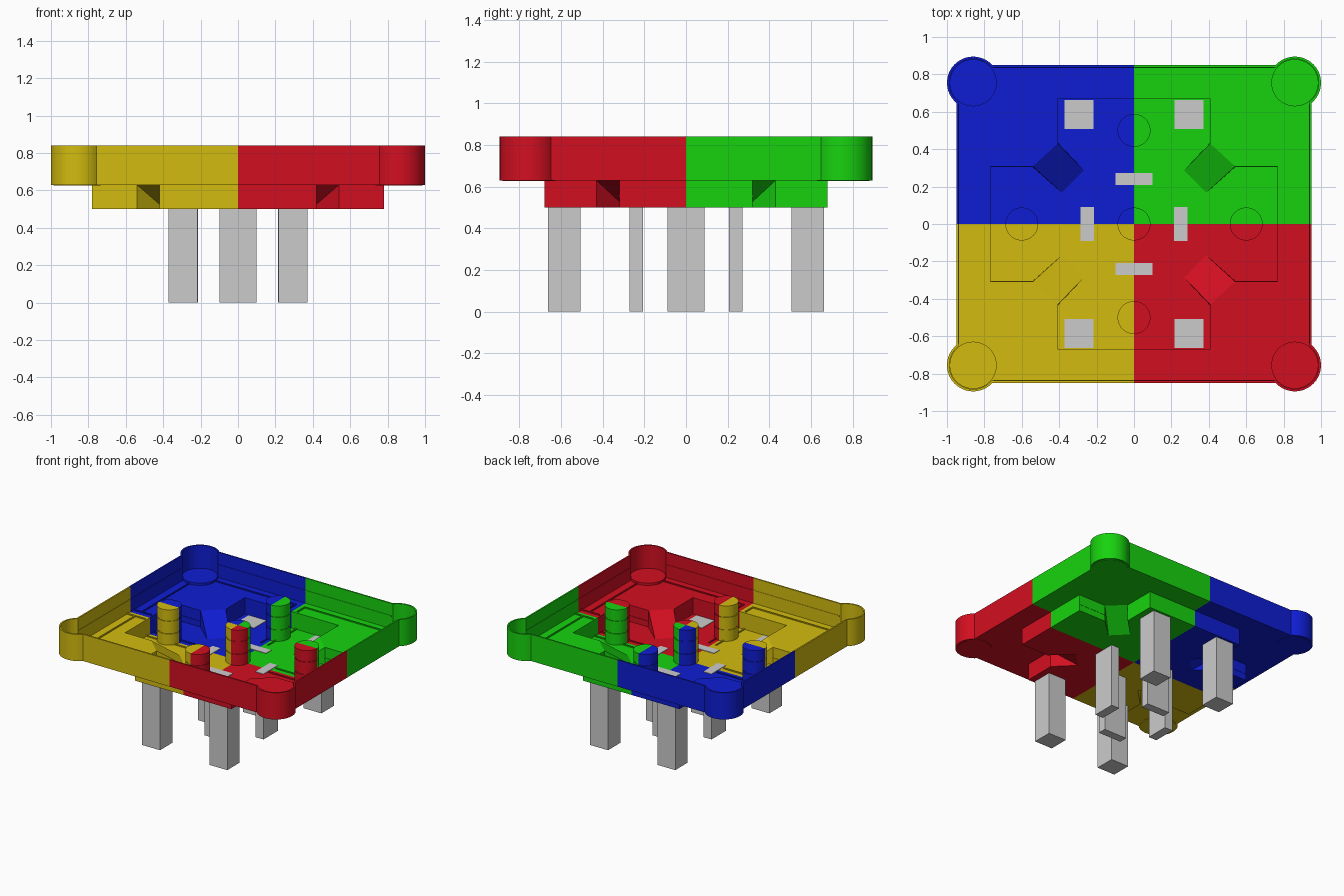
import bpy, bmesh
from math import sin, cos, radians, atan2

if "Cube" in bpy.data.objects:
    bpy.data.objects.remove(bpy.data.objects["Cube"])

FLOOR, TOP, WELL = 0.63, 0.84, 0.50      # main heights
T = 0.012                                # sheet thickness
CX, CY, CR = 0.86, 0.755, 0.14           # corner pocket
QUADS = {"green": (1, 1, (0.0086, 0.65, 0.0047)), "blue": (-1, 1, (0.0047, 0.0123, 0.65)),
         "yellow": (-1, -1, (0.65, 0.50, 0.0047)), "red": (1, -1, (0.65, 0.0047, 0.0147))}


def make_object(name, bm, mat=None, thickness=0):
    me = bpy.data.meshes.new(name)
    bm.to_mesh(me)
    bm.free()
    ob = bpy.data.objects.new(name, me)
    bpy.context.collection.objects.link(ob)
    if mat:
        me.materials.append(mat)
    bpy.ops.object.select_all(action='DESELECT')
    ob.select_set(True)
    bpy.context.view_layer.objects.active = ob
    if thickness:
        mod = ob.modifiers.new("thickness", 'SOLIDIFY')
        mod.thickness = thickness
        mod.offset = -1
        mod.use_even_offset = True
        bpy.ops.object.modifier_apply(modifier=mod.name)
        # keep the upper sides of both floors perfectly level
        for v in ob.data.vertices:
            for z in (WELL, FLOOR):
                if 0.001 < v.co.z - z < 0.05:
                    v.co.z = z + thickness
    bpy.ops.object.shade_smooth_by_angle(angle=radians(15))
    return ob


def poly(bm, pts):
    return bm.faces.new([bm.verts.new(p) for p in pts])


def box(bm, x0, x1, y0, y1, z0, z1):
    vs = bmesh.ops.create_cube(bm, size=1)["verts"]
    for v in vs:
        v.co = (x1 if v.co.x > 0 else x0, y1 if v.co.y > 0 else y0, z1 if v.co.z > 0 else z0)


def sector(bm, cx, cy, a0, a1, profile, full=False):
    """Solid round piece between two angles; profile is (radius, z) from bottom to top."""
    n = max(6, int((a1 - a0) / 9))
    angs = [radians(a0 + (a1 - a0) * i / n) for i in range(n if full else n + 1)]
    rings = []
    for r, z in profile:
        ring = [bm.verts.new((cx + r * cos(a), cy + r * sin(a), z)) for a in angs]
        if not full and a1 - a0 < 180:
            ring.append(bm.verts.new((cx, cy, z)))
        rings.append(ring)
    bm.faces.new(rings[0][::-1])
    bm.faces.new(rings[-1])
    for lo, hi in zip(rings, rings[1:]):
        for i in range(len(lo)):
            j = (i + 1) % len(lo)
            bm.faces.new((lo[i], lo[j], hi[j], hi[i]))


def mirror(bm, sx, sy):
    for v in bm.verts:
        v.co.x *= sx
        v.co.y *= sy
    if sx * sy < 0:
        bmesh.ops.reverse_faces(bm, faces=bm.faces[:])


def tray():
    """One quarter of the tray: rim wall, corner pocket, floor, sunken well and ramp."""
    bm = bmesh.new()
    a0, a1 = atan2(-0.107, 0.09), atan2(0.095, -0.103)
    outer = [(0.95, 0)]
    outer += [(CX + CR * cos(a0 + (a1 - a0) * i / 24), CY + CR * sin(a0 + (a1 - a0) * i / 24))
              for i in range(25)]
    outer += [(0, 0.85)]
    inner = [(0, 0.68), (0.42, 0.68), (0.42, 0.43), (0.54, 0.32), (0.78, 0.32), (0.78, 0)]
    r1, r2 = (0.28, 0.29), (0.39, 0.18)      # foot of the ramp
    up = lambda p, z: (p[0], p[1], z)
    poly(bm, [up(p, FLOOR) for p in outer + inner])
    poly(bm, [up(p, WELL) for p in [(0, 0)] + inner[:3] + [r1, r2] + inner[3:]])
    for p, q in zip(outer, outer[1:]):
        poly(bm, [up(p, FLOOR), up(q, FLOOR), up(q, TOP), up(p, TOP)])
    for i in (0, 1, 3, 4):
        p, q = inner[i], inner[i + 1]
        poly(bm, [up(p, WELL), up(q, WELL), up(q, FLOOR), up(p, FLOOR)])
    a, b = inner[2], inner[3]
    poly(bm, [up(a, FLOOR), up(b, FLOOR), up(r2, WELL), up(r1, WELL)])
    poly(bm, [up(a, FLOOR), up(a, WELL), up(r1, WELL)])
    poly(bm, [up(b, FLOOR), up(b, WELL), up(r2, WELL)])
    bmesh.ops.remove_doubles(bm, verts=bm.verts[:], dist=1e-4)
    bmesh.ops.recalc_face_normals(bm, faces=bm.faces[:])
    if max(bm.faces, key=lambda f: f.calc_area()).normal.z > 0:
        bmesh.ops.reverse_faces(bm, faces=bm.faces[:])
    return bm


def posts():
    """Round posts with two grooves, cut along the colour borders."""
    bm = bmesh.new()
    r, g = 0.088, 0.083
    prof = [(r, WELL + 0.005), (r, 0.60), (g, 0.60), (g, 0.607), (r, 0.607),
            (r, 0.70), (g, 0.70), (g, 0.707), (r, 0.707), (r, 0.79)]
    sector(bm, 0, 0, 0, 90, prof)
    sector(bm, 0, 0.5, -90, 90, prof)
    sector(bm, 0.6, 0, 0, 180, prof)
    return bm


def pocket_disc():
    bm = bmesh.new()
    sector(bm, CX, CY, 0, 360, [(0.126, FLOOR - 0.003), (0.126, FLOOR + 0.03)], full=True)
    return bm


def strips():
    """Thin raised lines on the floor, well and walls."""
    bm = bmesh.new()
    f0, f1 = FLOOR + 0.005, FLOOR + 0.02
    w0, w1 = WELL + 0.005, WELL + 0.02
    box(bm, 0.862, 0.872, 0.046, 0.63, f0, f1)
    box(bm, 0.036, 0.74, 0.768, 0.778, f0, f1)
    box(bm, 0.78, 0.94, 0.036, 0.046, f0, f1)
    box(bm, 0.036, 0.046, 0.68, 0.768, f0, f1)
    box(bm, 0.30, 0.52, 0.036, 0.046, w0, w1)
    box(bm, 0.68, 0.77, 0.036, 0.046, w0, w1)
    box(bm, 0.036, 0.046, 0.57, 0.67, w0, w1)
    box(bm, 0.028, 0.036, 0.33, 0.42, w0, w1)
    box(bm, 0.54, 0.775, 0.304, 0.322, 0.55, 0.56)
    box(bm, 0.935, 0.945, 0, 0.64, 0.735, 0.745)
    box(bm, 0, 0.75, 0.835, 0.845, 0.735, 0.745)
    return bm


# four coloured quarters
for colour, (sx, sy, rgb) in QUADS.items():
    mat = bpy.data.materials.new(colour)
    mat.diffuse_color = (*rgb, 1)
    mat.use_nodes = True
    mat.node_tree.nodes["Principled BSDF"].inputs["Base Color"].default_value = mat.diffuse_color
    for part, build, thick in (("tray", tray, T), ("posts", posts, 0),
                               ("pocket_disc", pocket_disc, 0), ("strips", strips, 0)):
        bm = build()
        mirror(bm, sx, sy)
        make_object(f"{part}_{colour}", bm, mat, thick)

# grey legs: four large square ones and four flat ones round the middle
legs = [("corner_leg", sx * 0.293, sy * 0.585, 0.155, 0.155) for sx in (1, -1) for sy in (1, -1)]
legs += [("cross_leg", 0, s * 0.24, 0.20, 0.065) for s in (1, -1)]
legs += [("side_leg", s * 0.25, 0, 0.07, 0.18) for s in (1, -1)]
for name, x, y, w, d in legs:
    bm = bmesh.new()
    box(bm, x - w / 2, x + w / 2, y - d / 2, y + d / 2, 0, WELL + T + 0.004)
    make_object(name, bm)
